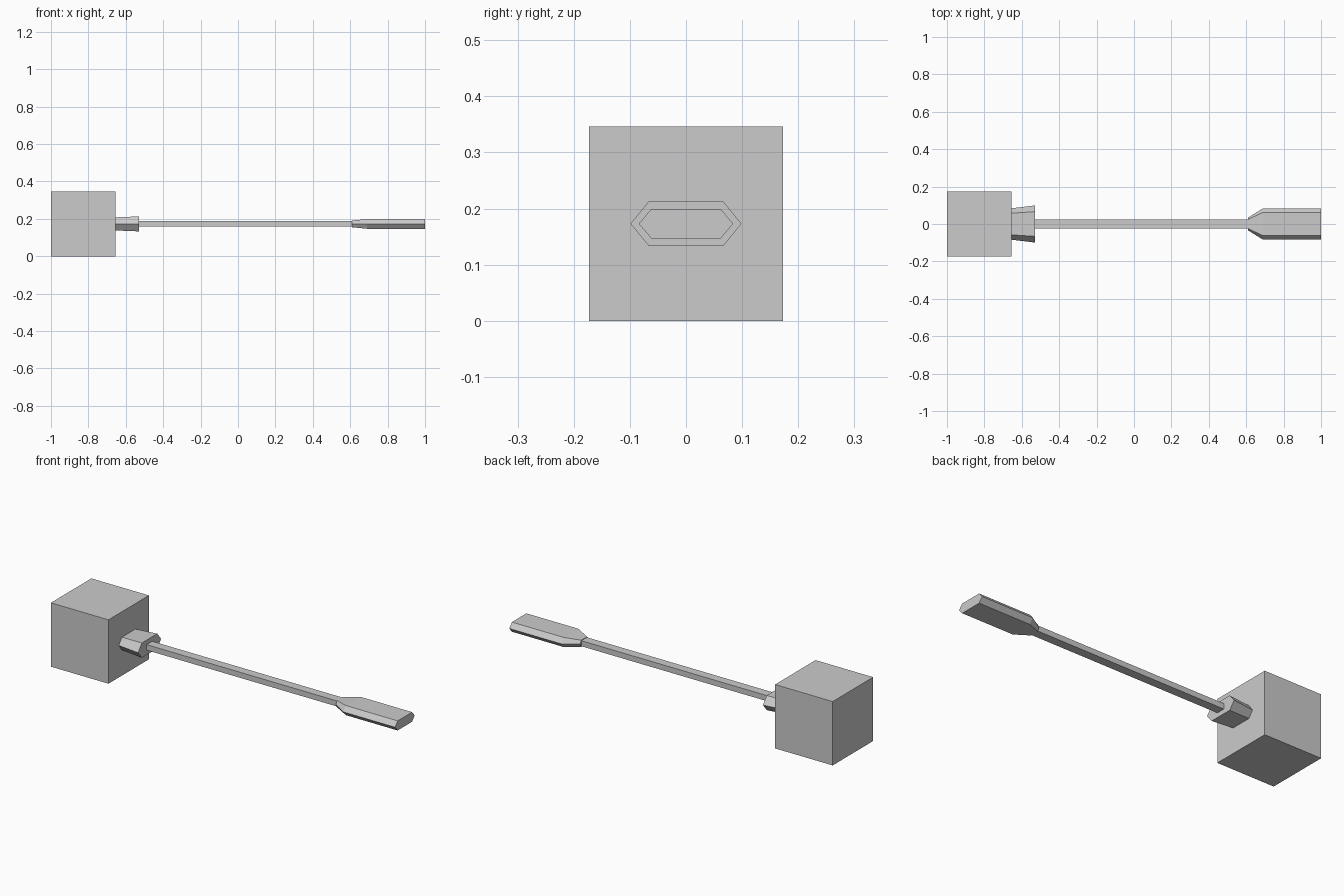
import bpy, bmesh

if "Cube" in bpy.data.objects:
    bpy.data.objects.remove(bpy.data.objects["Cube"])

Z = 0.173  # height of the long axis


def loft(name, sections):
    """Join matching cross-sections, given as (x, [(y, z), ...]), into a capped solid."""
    bm = bmesh.new()
    rings = [[bm.verts.new((x, y, Z + z)) for y, z in pts] for x, pts in sections]
    n = len(rings[0])
    for a, b in zip(rings, rings[1:]):
        for i in range(n):
            j = (i + 1) % n
            bm.faces.new((a[i], a[j], b[j], b[i]))
    bm.faces.new(rings[0])
    bm.faces.new(rings[-1])
    bmesh.ops.recalc_face_normals(bm, faces=bm.faces)
    mesh = bpy.data.meshes.new(name)
    bm.to_mesh(mesh)
    bm.free()
    obj = bpy.data.objects.new(name, mesh)
    bpy.context.collection.objects.link(obj)
    return obj


def rect(w, h):
    return [(-w, -h), (w, -h), (w, h), (-w, h)]


def hexagon(w, flat, h):
    return [(-w, 0), (-flat, -h), (flat, -h), (w, 0), (flat, h), (-flat, h)]


# Cubic head
loft("head_block", [(-1.0, rect(0.173, 0.173)), (-0.655, rect(0.173, 0.173))])

# Flared socket next to the head
loft("collar", [(-0.655, hexagon(0.084, 0.058, 0.035)),
                (-0.53, hexagon(0.099, 0.066, 0.040))])

# Thin bar
loft("shaft", [(-0.54, rect(0.024, 0.015)), (0.62, rect(0.024, 0.015))])

# Flattened grip with tapered neck
loft("grip", [(0.61, hexagon(0.034, 0.025, 0.018)),
              (0.69, hexagon(0.084, 0.062, 0.026)),
              (1.0, hexagon(0.084, 0.062, 0.026))])
